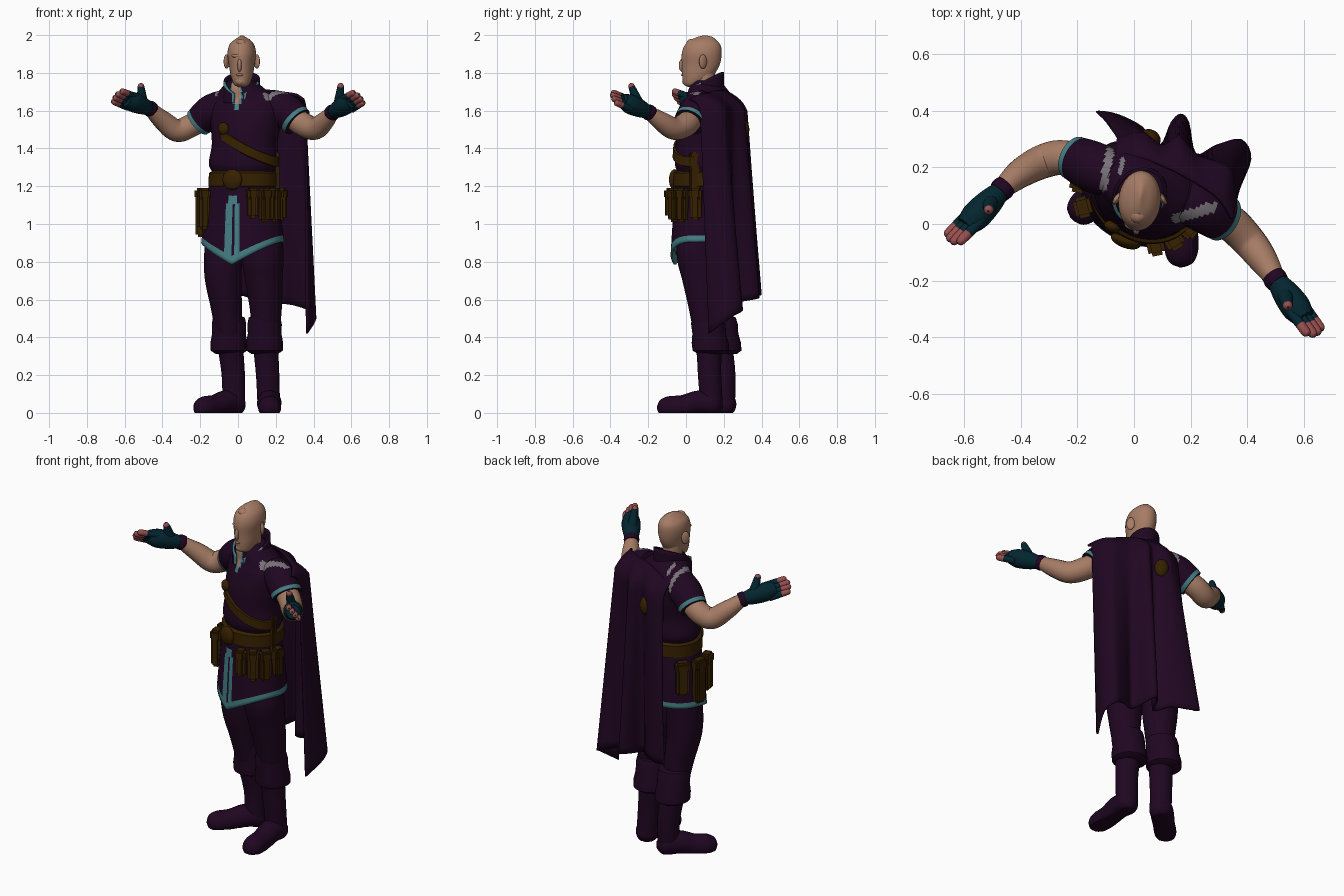
import bpy, bmesh, math
from mathutils import Vector, Matrix

cube = bpy.data.objects.get("Cube")
if cube:
    bpy.data.objects.remove(cube)


def material(name, r, g, b):
    m = bpy.data.materials.new(name)
    m.use_nodes = True
    m.diffuse_color = (r, g, b, 1)
    bsdf = m.node_tree.nodes["Principled BSDF"]
    bsdf.inputs["Base Color"].default_value = (r, g, b, 1)
    bsdf.inputs["Roughness"].default_value = 0.8
    return m


PURPLE = material("dark purple cloth", .014, .002, .0155)
SKIN = material("skin", .38, .2, .13)
TEAL = material("teal trim", .058, .21, .23)
GLOVE = material("blue glove", .001, .019, .029)
BROWN = material("brown leather", .037, .015, 0)
PINK = material("pink fingers", .31, .075, .075)
GREY = material("grey patch", .19, .17, .19)


def finish(name, bm, mats, angle=50):
    bmesh.ops.recalc_face_normals(bm, faces=bm.faces)
    mesh = bpy.data.meshes.new(name)
    bm.to_mesh(mesh)
    bm.free()
    for m in mats:
        mesh.materials.append(m)
    mesh.shade_smooth()
    mesh.set_sharp_from_angle(angle=math.radians(angle))
    ob = bpy.data.objects.new(name, mesh)
    bpy.context.collection.objects.link(ob)
    return ob


def spline(pts, n):
    """Smooth curve through points of any dimension, n steps per span."""
    out = []
    for i in range(len(pts) - 1):
        a, b, c, d = (pts[max(0, min(len(pts) - 1, i + k))] for k in (-1, 0, 1, 2))
        for s in range(n):
            t = s / n
            out.append([q + .5 * t * (r - p + t * (2*p - 5*q + 4*r - e + t * (3*(q - r) + e - p)))
                        for p, q, r, e in zip(a, b, c, d)])
    return out + [list(pts[-1])]


def grid(name, rows, mats, closed=True, caps=True, rule=None, angle=50):
    """Skin rows of points; rule(row, column, centre) picks the material."""
    bm = bmesh.new()
    vs = [[bm.verts.new(p) for p in row] for row in rows]
    n = len(rows[0])
    for i in range(len(rows) - 1):
        for j in range(n if closed else n - 1):
            k = (j + 1) % n
            f = bm.faces.new((vs[i][j], vs[i][k], vs[i + 1][k], vs[i + 1][j]))
            if rule:
                f.material_index = rule(i, j, f.calc_center_median())
    if closed and caps:
        bm.faces.new(vs[0])
        bm.faces.new(vs[-1])
    return finish(name, bm, mats, angle)


def ring(cx, cy, z, rx, ry, yaw=0, n=96):
    """Horizontal ellipse whose first point faces the front."""
    c, s = math.cos(yaw), math.sin(yaw)
    out = []
    for j in range(n):
        t = 2 * math.pi * j / n
        x, y = rx * math.sin(t), -ry * math.cos(t)
        out.append(Vector((cx + c*x - s*y, cy + s*x + c*y, z)))
    return out


def tube(name, path, mats, rule=None, steps=6, n=20, floor=None):
    """Round limb along (x, y, z, radius) points."""
    pts = spline(path, steps)
    pos = [Vector(p[:3]) for p in pts]
    rows, old, normal = [], None, None
    for i, p in enumerate(pos):
        tan = (pos[min(i + 1, len(pos) - 1)] - pos[max(i - 1, 0)]).normalized()
        normal = tan.orthogonal().normalized() if old is None else old.rotation_difference(tan) @ normal
        old = tan
        side = tan.cross(normal)
        row = [p + pts[i][3] * (normal * math.cos(a) + side * math.sin(a))
               for a in (2 * math.pi * k / n for k in range(n))]
        if floor is not None:
            for v in row:
                v.z = max(v.z, floor)
        rows.append(row)
    return grid(name, rows, mats, rule=rule)


def blob(name, loc, size, mat, yaw=0):
    bm = bmesh.new()
    bmesh.ops.create_uvsphere(bm, u_segments=20, v_segments=12, radius=1)
    bm.transform(Matrix.Translation(loc) @ Matrix.Rotation(yaw, 4, 'Z') @ Matrix.Diagonal((*size, 1)))
    return finish(name, bm, [mat])


def block(name, loc, size, mat, yaw=0, bevel=.012):
    bm = bmesh.new()
    bmesh.ops.create_cube(bm, size=1)
    bm.transform(Matrix.Diagonal((*size, 1)))
    bmesh.ops.bevel(bm, geom=bm.edges[:], offset=bevel, segments=2, affect='EDGES')
    bm.transform(Matrix.Translation(loc) @ Matrix.Rotation(yaw, 4, 'Z'))
    return finish(name, bm, [mat])


def near(p, a, b, width):
    """Whether p lies close to the segment a-b seen from above."""
    p, a, b = (Vector(v[:2]) for v in (p, a, b))
    t = max(0, min(1, (p - a).dot(b - a) / (b - a).length_squared))
    return (p - a.lerp(b, t)).length < width


def patch(p):
    return p.z > 1.6 and (near(p, (-.11, .13), (-.085, .26), .015) or near(p, (-.05, .18), (-.04, .23), .008)
                          or near(p, (.15, .02), (.28, .06), .017))


# Torso, turned so the left shoulder leads
YAW = math.radians(-23)
BODY = spline([(.03, .1, 1.2, .165, .14), (.03, .1, 1.27, .17, .14), (.03, .1, 1.32, .19, .153),
               (.035, .1, 1.42, .178, .15), (.04, .11, 1.52, .19, .15), (.045, .12, 1.61, .2, .135),
               (.04, .125, 1.665, .175, .115), (.025, .115, 1.72, .115, .095), (.02, .11, 1.76, .07, .065)], 10)


def body_point(t, z, off):
    b = min(BODY, key=lambda r: abs(r[2] - z))
    x, y = (b[3] + off) * math.sin(t), -(b[4] + off) * math.cos(t)
    c, s = math.cos(YAW), math.sin(YAW)
    return Vector((b[0] + c*x - s*y, b[1] + s*x + c*y, z))


def torso_rule(i, j, p):
    k = min(j, 95 - j)
    reach = (p.z - 1.6) * 30
    if p.z > 1.6 and k < reach:
        return 2 if k > reach - 1 else 1
    return 3 if patch(p) else 0


grid("tunic_torso", [ring(*b, YAW) for b in BODY], [PURPLE, SKIN, TEAL, GREY], rule=torso_rule)

# Tunic skirt with a pointed front, split and trimmed hem
HIP = math.radians(-20)
rows = []
for i in range(21):
    f = i / 20
    r = ring(.025, .1, 0, .17 + .055 * f ** .7, .145 + .03 * f ** .7, HIP)
    for j, v in enumerate(r):
        a = 2 * math.pi * j / 96
        hem = .785 + .12 * abs(math.sin(a)) if math.cos(a) > 0 else .905
        v.z = 1.24 + (hem - 1.24) * f
    rows.append(r)


def skirt_rule(i, j, p):
    split = j in (93, 94, 95, 1, 2) if p.z < 1.1 else j in (94, 95, 0, 1)
    return int(i > 17 or (i > 3 and split))


skirt = grid("tunic_skirt", rows, [PURPLE, TEAL], caps=False, rule=skirt_rule)
skirt.modifiers.new("thickness", 'SOLIDIFY').thickness = .012

# Belt, buckle, chest strap and badge
grid("belt", [ring(.03, .1, z, .17 + o, .145 + o, YAW) for z, o in
              ((1.195, 0), (1.2, .02), (1.27, .018), (1.28, 0))], [BROWN], caps=False)
blob("belt_buckle", (-.03, -.06, 1.235), (.055, .025, .055), BROWN, HIP)
rows = []
for dz, off in ((-.03, -.005), (-.025, .012), (.025, .012), (.03, -.005)):
    rows.append([body_point(math.radians(a), 1.43 - .1 * math.sin(math.radians(a)) + dz, off)
                 for a in range(-24, 99, 3)])
grid("chest_strap", rows, [BROWN], closed=False)
blob("strap_badge", body_point(math.radians(-18), 1.505, .01), (.03, .02, .033), BROWN, YAW)
block("side_strap", (.205, .045, 1.27), (.022, .05, .22), BROWN, .2, .006)
blob("back_pouch", (.055, .3, 1.5), (.04, .035, .055), BROWN, YAW)

# Belt pouches placed around the hips
for i, (deg, tall, wide, out) in enumerate((
        (32, .16, .055, 0), (52, .18, .06, 0), (73, .18, .06, 0), (98, .17, .06, 0),
        (-55, .22, .07, .01), (-82, .26, .075, .015), (-112, .2, .075, .01))):
    t = math.radians(deg)
    c, s = math.cos(HIP), math.sin(HIP)
    x, y = (.21 + out) * math.sin(t), -(.18 + out) * math.cos(t)
    loc = Vector((.025 + c*x - s*y, .1 + s*x + c*y, 1.19 - tall / 2))
    block(f"pouch_{i}", loc, (wide, .055, tall), BROWN, HIP + t, .015)
    block(f"pouch_flap_{i}", loc + Vector((0, 0, tall / 2 - .03)), (wide + .006, .062, .06), BROWN, HIP + t)

# Head, neck and face
HEAD = [(.02, .03, 1.725, .018, .018), (.02, .037, 1.74, .04, .05), (.02, .06, 1.78, .057, .08),
        (.02, .078, 1.84, .067, .1), (.02, .083, 1.9, .075, .106), (.02, .088, 1.945, .067, .096),
        (.022, .092, 1.972, .045, .07), (.022, .1, 1.99, .018, .04), (.022, .1, 1.998, .005, .01)]
grid("head", [ring(*h, math.radians(-6), 40) for h in spline(HEAD, 5)], [SKIN])
tube("neck", [(.02, .11, 1.62, .06), (.02, .1, 1.72, .055), (.02, .1, 1.82, .055)], [SKIN])
blob("forehead_bump", (.015, .03, 1.955), (.03, .028, .025), SKIN)
blob("brow", (.01, .002, 1.89), (.045, .026, .014), SKIN)
blob("nose", (.008, -.02, 1.84), (.012, .018, .035), SKIN)
blob("lips", (.01, -.012, 1.79), (.02, .014, .008), SKIN)
blob("chin", (.012, .0, 1.755), (.025, .02, .022), SKIN)
for side, name in ((-1, "right"), (1, "left")):
    blob(name + "_ear", (.02 + side * .08, .09, 1.86), (.011, .024, .038), SKIN, side * .6)

# Standing collar, open at the front
rows = []
for i in range(9):
    f = i / 8
    row = []
    for k in range(49):
        t = math.radians(16 + 328 * k / 48)
        back = (1 - math.cos(t)) / 2
        top = 1.68 + .125 * back ** .6
        x, y = (.1 - .005 * f) * math.sin(t), -.1 * math.cos(t)
        row.append(Vector((.02 + x + .15 * y, .1 + y, 1.64 + (top - 1.64) * f)))
    rows.append(row)
collar = grid("collar", rows, [PURPLE, TEAL], closed=False,
              rule=lambda i, j, p: int(j in (0, 47) or (i == 7 and (j < 9 or j > 38))))
collar.modifiers.new("thickness", 'SOLIDIFY').thickness = .012

# Arms: shoulder sleeve, bare arm, bracelet, glove and fingers
ARMS = {
    "right": ([(-.06, .165, 1.635, .08), (-.14, .2, 1.595, .09), (-.215, .235, 1.535, .078)],
              [(-.16, .21, 1.57, .06), (-.25, .235, 1.52, .062), (-.325, .22, 1.495, .06),
               (-.4, .18, 1.55, .052), (-.465, .125, 1.61, .036)],
              (-.655, -.07, 1.685), (-.515, .045, 1.745)),
    "left": ([(.17, .09, 1.63, .08), (.245, .06, 1.605, .09), (.315, .02, 1.54, .085)],
             [(.27, .04, 1.58, .06), (.34, .005, 1.53, .064), (.405, -.06, 1.505, .06),
              (.455, -.125, 1.54, .052), (.5, -.195, 1.59, .036)],
             (.65, -.4, 1.68), (.545, -.295, 1.745)),
}
for name, (sleeve, arm, tip, thumb) in ARMS.items():
    tube(name + "_sleeve", sleeve, [PURPLE, TEAL, GREY], steps=10, n=40,
         rule=lambda i, j, p: 1 if i > 16 else (2 if patch(p) else 0))
    tube(name + "_arm", arm, [SKIN])
    wrist, end = Vector(arm[-1][:3]), Vector(tip)
    d = (end - wrist).normalized()
    size = (end - wrist).length
    inner = d.cross(Vector((0, 0, 1))) * (1 if name == "left" else -1)
    spread = (Vector((0, 0, 1)) + inner * .9).normalized()
    spread = (spread - d * spread.dot(d)).normalized()
    tube(name + "_bracelet", [(*(wrist + d * a), r) for a, r in ((-.02, .039), (0, .043), (.018, .04))], [PURPLE])
    palm = [wrist + d * size * a for a in (.05, .25, .5, .68)]
    tube(name + "_palm", [(*p, r) for p, r in zip(palm, (.036, .048, .052, .038))], [GLOVE])
    for k in range(4):
        base = wrist + d * size * .5 + spread * (k - 1.6) * .025
        reach = size * .5 - .012 * abs(k - 1.6)
        path = [(*(base + d * reach * f), r) for f, r in ((0, .019), (.5, .018), (.9, .016), (1, .005))]
        tube(f"{name}_finger_{k}", path, [GLOVE, PINK], n=12, rule=lambda i, j, p: int(i > 6))
    t = Vector(thumb)
    root = wrist + d * .06
    path = [(*root, .034), (*(root.lerp(t, .6)), .023), (*(root.lerp(t, .92)), .016), (*t, .005)]
    tube(name + "_thumb", path, [GLOVE, PINK], n=12, rule=lambda i, j, p: int(i > 10))

# Legs, boot cuffs and boots
LEGS = {
    "right": ([(-.07, .13, .98, .1), (-.08, .125, .75, .1), (-.06, .15, .55, .082),
               (-.04, .18, .35, .068), (-.025, .2, .2, .062), (-.022, .2, .04, .06)],
              (-.048, .18), (-.005, .22), (-.2, .035)),
    "left": ([(.125, .08, .98, .1), (.13, .062, .85, .112), (.136, .08, .72, .102), (.147, .1, .56, .086),
              (.148, .12, .35, .068), (.157, .125, .2, .062), (.163, .135, .04, .06)],
             (.141, .115), (.165, .155), (.168, -.125)),
}
for name, (leg, cuff, heel, toe) in LEGS.items():
    tube(name + "_leg", leg, [PURPLE], n=28)
    cx, cy = cuff
    grid(name + "_boot_cuff", [ring(cx, cy + (.5 - z) * .1, z, r, r, 0, 32) for z, r in
         ((.51, .07), (.505, .084), (.47, .091), (.42, .089), (.37, .098), (.33, .097), (.312, .07))], [PURPLE])
    h, t = Vector((*heel, 0)), Vector((*toe, 0))
    foot = [(*(h.lerp(t, f) + Vector((0, 0, z))), r) for f, z, r in
            ((-.14, .045, .02), (0, .045, .06), (.3, .055, .064), (.6, .035, .06), (.88, .028, .06), (1.04, .028, .042),
             (1.1, .028, .008))]
    tube(name + "_boot", foot, [PURPLE], n=28, floor=0)

# Cape hung from the left shoulder, folds deepening to the hem
TOP = [(-.07, .23, 1.66), (.02, .235, 1.69), (.1, .21, 1.71), (.18, .17, 1.71), (.25, .13, 1.7), (.31, .08, 1.69),
       (.35, .02, 1.665)]
BACK = [(-.06, .305, 1.57), (.03, .325, 1.6), (.1, .28, 1.61), (.16, .31, 1.61), (.225, .245, 1.61),
        (.34, .195, 1.61), (.365, .075, 1.6)]
HEM = [(-.11, .375, .63), (-.135, .4, .63), (-.06, .39, .62), (.03, .345, .62), (.09, .28, .6), (.13, .36, .61),
       (.165, .39, .61), (.195, .36, .6), (.22, .25, .58), (.29, .28, .57), (.38, .3, .54), (.415, .23, .5),
       (.37, .12, .42)]
rows = [[] for i in range(31)]
for a, b, c in zip(spline(TOP, 8), spline(BACK, 8), spline(HEM, 4)):
    a, b, c = Vector(a), Vector(b), Vector(c)
    for i, row in enumerate(rows):
        f = min(i / 6, 1)
        drape = a.lerp(b, f) + Vector((0, .01, .01)) * math.sin(f * math.pi)
        row.append(drape if i < 6 else b.lerp(c, (i - 6) / 24))
cape = grid("cape", rows, [PURPLE], closed=False, angle=80)
cape.modifiers.new("thickness", 'SOLIDIFY').thickness = .012
